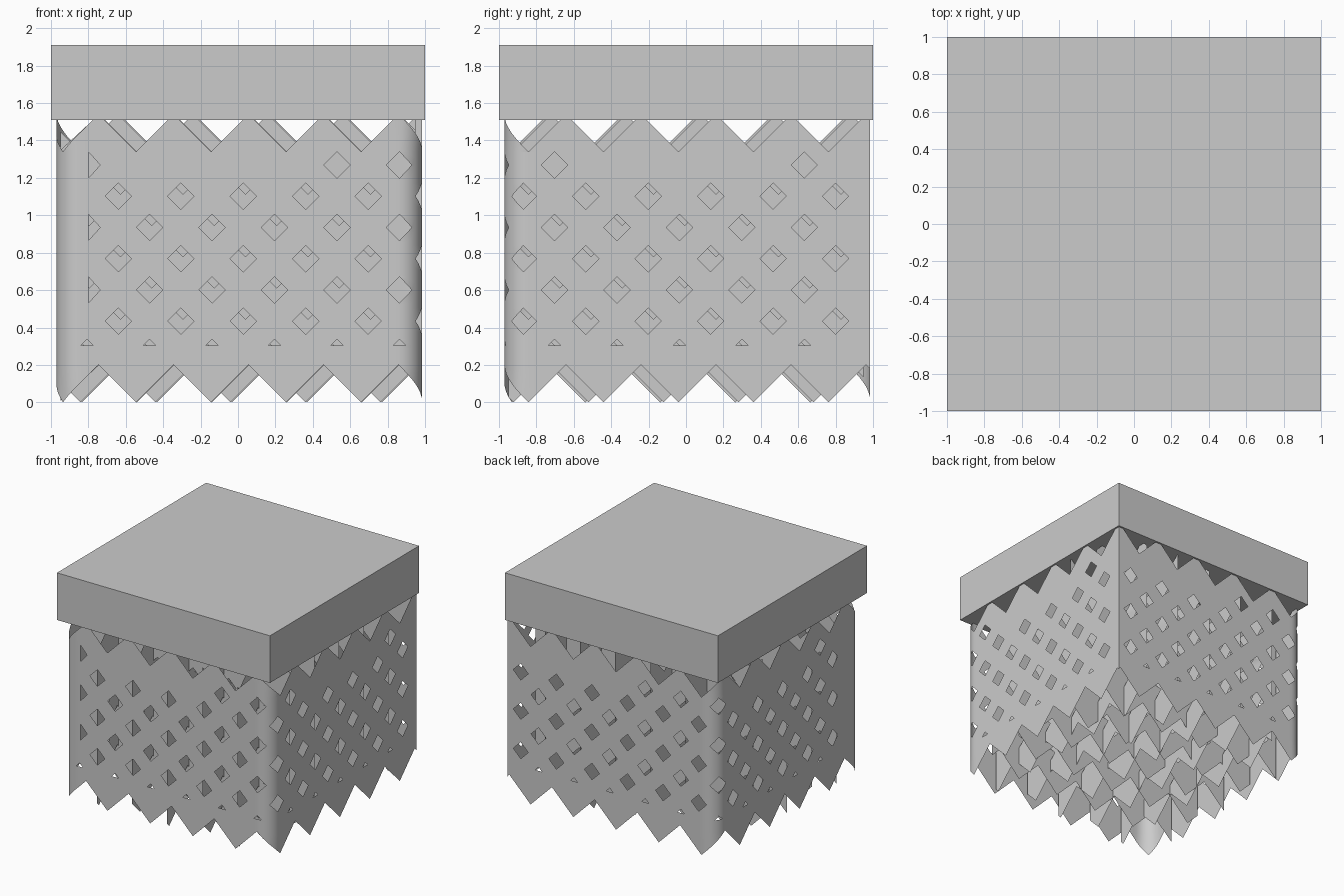
import bpy, bmesh, math
from mathutils import Vector

cube = bpy.data.objects.get("Cube")
if cube:
    bpy.data.objects.remove(cube)

grey = bpy.data.materials.new("plain grey")
grey.use_nodes = True
grey.diffuse_color = (0.6, 0.6, 0.6, 1)
grey.node_tree.nodes["Principled BSDF"].inputs["Base Color"].default_value = (0.6, 0.6, 0.6, 1)

TOOTH, PITCH, HOLE = 0.401, 0.334, 0.07
TOP = 1.34


def tooth(s, tip):
    """Height of the zigzag edge above its lowest point."""
    half = TOOTH / 2
    return abs((s - tip + half) % TOOTH - half)


def wall_path(a, r, shift):
    """Rounded square path with one sharp seam corner at the back left."""
    first, mid, arc = 2 * a - r, 2 * a - 2 * r, math.pi * r / 2
    lengths = [first, arc, mid, arc, mid, arc, first]

    def wrap(s):
        p, heading = Vector((a + shift, a + shift)), -math.pi / 2
        for i, length in enumerate(lengths):
            t = s if i == 6 else min(s, length)
            if i % 2:
                centre = p + Vector((math.sin(heading), -math.cos(heading))) * r
                heading -= t / r
                p = centre - Vector((math.sin(heading), -math.cos(heading))) * r
            else:
                p = p + Vector((math.cos(heading), math.sin(heading))) * t
            s -= t
            if s <= 0:
                break
        return p

    cuts, s = [], 0
    for i, length in enumerate(lengths):
        if i % 2:
            cuts += [s + length * k / 8 for k in range(9)] + [s - 0.03, s + length + 0.03]
        s += length
    return wrap, cuts, s


def add_loop(curve, points):
    spline = curve.splines.new('POLY')
    spline.points.add(len(points) - 1)
    for p, (x, y) in zip(spline.points, points):
        p.co = (x, y, 0, 1)
    spline.use_cyclic_u = True


def holes(start, end, tip, first, lift, low, blank):
    """Staggered diamond holes, clipped at the low border and the blank strip."""
    for k in range(7):
        z = 0.267 + k * PITCH / 2 + lift
        offset = first + (0 if k % 2 else PITCH / 2)
        c = start + (offset - start) % PITCH - PITCH
        while c < end - 0.09 - PITCH:
            c += PITCH
            if c < start + 0.09 or z + HOLE > TOP + 0.01:
                continue
            if k == 6 and tooth(c, tip) < 0.12:
                continue
            if blank[0] < c - HOLE < blank[1]:
                continue
            if z - HOLE < low:
                w = z + HOLE - low
                if 0.01 < w < HOLE:
                    yield [(c - w, low), (c + w, low), (c, z + HOLE)]
            elif c - HOLE < blank[0] < c + HOLE:
                yield [(blank[0], z + HOLE), (c - HOLE, z), (blank[0], z - HOLE)]
            else:
                yield [(c - HOLE, z), (c, z - HOLE), (c + HOLE, z), (c, z + HOLE)]


def lattice_sheet(name, wrap, cuts, start, end, tip, first, lift=0, low=0.305, blank=(99, 99)):
    # Flat sheet with zigzag edges and holes
    half = TOOTH / 2
    s = start + (tip - start) % half
    corners = [start]
    while s < end - 0.01:
        if s > start + 0.01:
            corners.append(s)
        s += half
    corners.append(end)
    curve = bpy.data.curves.new(name + "_outline", 'CURVE')
    curve.dimensions, curve.fill_mode = '2D', 'BOTH'
    add_loop(curve, [(s, tooth(s, tip)) for s in corners]
             + [(s, TOP + tooth(s, tip)) for s in reversed(corners)])
    for h in holes(start, end, tip, first, lift, low, blank):
        add_loop(curve, h)
    flat = bpy.data.objects.new(name + "_outline", curve)
    bpy.context.scene.collection.objects.link(flat)
    bpy.context.view_layer.update()
    graph = bpy.context.evaluated_depsgraph_get()
    mesh = bpy.data.meshes.new_from_object(flat.evaluated_get(graph))
    bpy.data.objects.remove(flat)

    # Fold the sheet along its path
    bm = bmesh.new()
    bm.from_mesh(mesh)
    bmesh.ops.remove_doubles(bm, verts=bm.verts, dist=0.0005)
    for s in cuts:
        bmesh.ops.bisect_plane(bm, geom=bm.verts[:] + bm.edges[:] + bm.faces[:],
                               plane_co=(s, 0, 0), plane_no=(1, 0, 0), dist=0.0001)
    for f in bm.faces:
        f.normal_update()
        if f.normal.z > 0:
            f.normal_flip()
    for v in bm.verts:
        p = wrap(v.co.x)
        v.co = (p[0], p[1], v.co.y)
    bm.to_mesh(mesh)
    bm.free()
    mesh.materials.clear()
    mesh.materials.append(grey)
    ob = bpy.data.objects.new(name, mesh)
    bpy.context.scene.collection.objects.link(ob)
    bpy.ops.object.select_all(action='DESELECT')
    ob.select_set(True)
    bpy.context.view_layer.objects.active = ob
    bpy.ops.object.shade_smooth_by_angle(angle=math.radians(30))


# Lid
bpy.ops.mesh.primitive_cube_add(size=1, location=(0, 0, 1.71))
lid = bpy.context.object
lid.name = "lid"
lid.scale = (2, 2, 0.4)
lid.data.materials.append(grey)

# Outer wall
wrap, cuts, length = wall_path(0.978, 0.13, 0.007)
lattice_sheet("outer_wall", wrap, cuts, 0, length, 1.025, 0.185, blank=(3.685, 4.0))

# Crossing inner curtains
for i in range(5):
    at = (i - 2) * 0.33
    lattice_sheet("cross_curtain_%d" % (i + 1), lambda s: (s, at), [], -0.95, 0.95,
                  -0.04 if i % 2 else -0.14, 0.04, 0.08, 0.25)
    lattice_sheet("long_curtain_%d" % (i + 1), lambda s: (at, s), [], -0.95, 0.95,
                  -0.04 if i % 2 else -0.12, 0.16, 0.08, 0.25)
